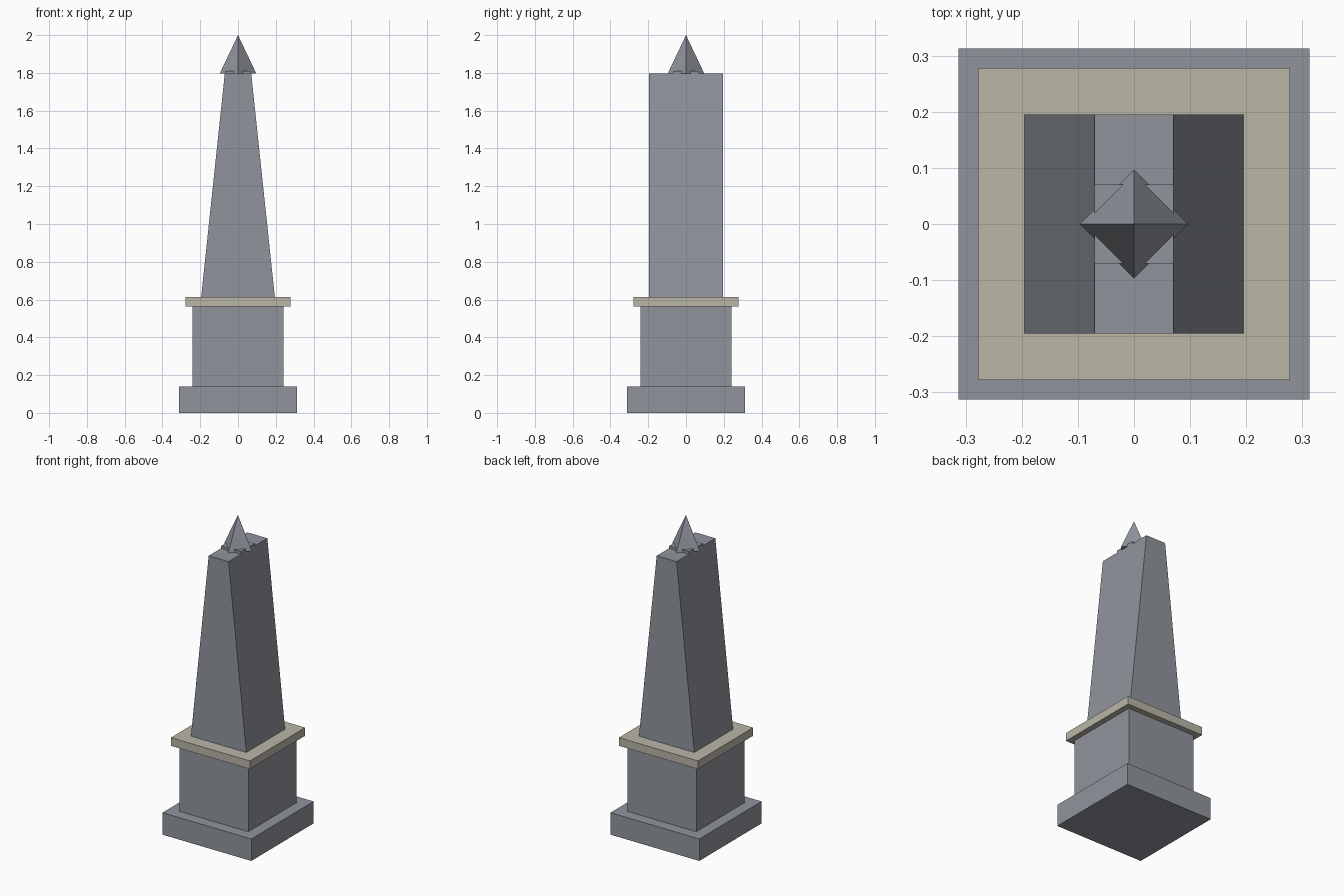
import bpy
import bmesh
import math
from mathutils import Matrix, Vector

cube = bpy.data.objects.get("Cube")
if cube:
    bpy.data.objects.remove(cube, do_unlink=True)


def material(name, rgb):
    mat = bpy.data.materials.new(name)
    mat.use_nodes = True
    mat.diffuse_color = (*rgb, 1)
    mat.node_tree.nodes["Principled BSDF"].inputs["Base Color"].default_value = (*rgb, 1)
    return mat


grey_stone = material("grey stone", (0.28, 0.30, 0.335))
pale_stone = material("pale stone", (0.49, 0.465, 0.39))


def finish(name, bm, mat):
    mesh = bpy.data.meshes.new(name)
    bm.to_mesh(mesh)
    bm.free()
    mesh.materials.append(mat)
    obj = bpy.data.objects.new(name, mesh)
    bpy.context.collection.objects.link(obj)


def block(name, half, bottom, top, mat, top_half_x=None):
    """Square block, optionally narrowing in x towards the top."""
    bm = bmesh.new()
    bmesh.ops.create_cube(bm, size=2)
    for v in bm.verts:
        upper = v.co.z > 0
        half_x = top_half_x if upper and top_half_x else half
        v.co = Vector((v.co.x * half_x, v.co.y * half, top if upper else bottom))
    finish(name, bm, mat)


# Stepped pedestal
block("base_step", 0.313, 0, 0.14, grey_stone)
block("pedestal", 0.242, 0.14, 0.562, grey_stone)
block("ledge", 0.278, 0.562, 0.614, pale_stone)

# Shaft narrows from side to side only
block("shaft", 0.195, 0.614, 1.796, grey_stone, top_half_x=0.07)
block("cap_seat", 0.07, 1.796, 1.811, grey_stone)

# Four-sided pointed cap, corners on the axes
bm = bmesh.new()
bmesh.ops.create_cone(bm, cap_ends=True, segments=4, radius1=0.097, radius2=0,
                      depth=0.204, matrix=Matrix.Translation((0, 0, 1.898)))
corner = max(bm.verts, key=lambda v: v.co.xy.length).co
turn = -math.atan2(corner.y, corner.x)
bmesh.ops.rotate(bm, verts=bm.verts, matrix=Matrix.Rotation(turn, 3, "Z"))
finish("pointed_cap", bm, grey_stone)
